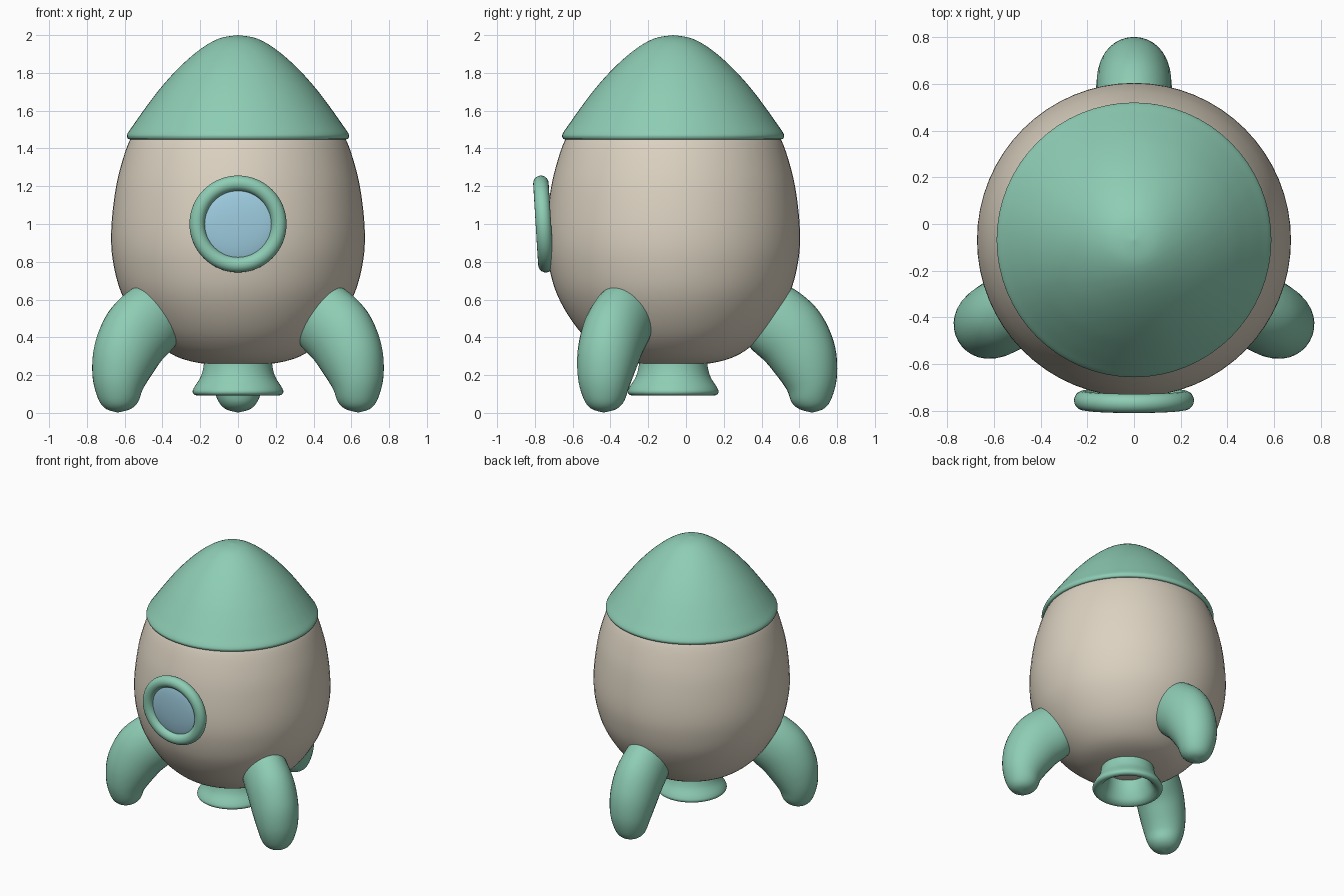
import bpy
import bmesh
from math import sin, cos, pi, radians
from mathutils import Vector, Matrix

if "Cube" in bpy.data.objects:
    bpy.data.objects.remove(bpy.data.objects["Cube"], do_unlink=True)

AXIS = Vector((0, -0.068, 0))


def material(name, rgb):
    m = bpy.data.materials.new(name)
    m.use_nodes = True
    m.diffuse_color = (*rgb, 1)
    bsdf = m.node_tree.nodes["Principled BSDF"]
    bsdf.inputs["Base Color"].default_value = (*rgb, 1)
    bsdf.inputs["Roughness"].default_value = 0.6
    return m


GREEN = material("mint_green", (0.27, 0.61, 0.46))
CREAM = material("warm_cream", (0.71, 0.64, 0.53))
BLUE = material("window_blue", (0.36, 0.64, 0.78))


def smooth_path(points, steps=5):
    """Catmull-Rom curve through tuples of any length."""
    pts = [Vector(p) for p in points]
    out = []
    for i in range(len(pts) - 1):
        a, b = pts[max(i - 1, 0)], pts[i]
        c, d = pts[i + 1], pts[min(i + 2, len(pts) - 1)]
        for k in range(steps):
            t = k / steps
            out.append(0.5 * (2 * b + (c - a) * t + (2 * a - 5 * b + 4 * c - d) * t * t
                              + (3 * b - a - 3 * c + d) * t ** 3))
    return out + [pts[-1]]


def loft(name, rings, mat, matrix, angle=40):
    """Skin a list of equally sized closed rings and cap both ends."""
    bm = bmesh.new()
    loops = [[bm.verts.new(p) for p in ring] for ring in rings]
    n = len(loops[0])
    for low, high in zip(loops, loops[1:]):
        for i in range(n):
            j = (i + 1) % n
            bm.faces.new((low[i], low[j], high[j], high[i]))
    bm.faces.new(loops[0][::-1])
    bm.faces.new(loops[-1])
    bmesh.ops.remove_doubles(bm, verts=bm.verts, dist=1e-5)
    bmesh.ops.recalc_face_normals(bm, faces=bm.faces)
    mesh = bpy.data.meshes.new(name)
    bm.to_mesh(mesh)
    bm.free()
    mesh.materials.append(mat)
    obj = bpy.data.objects.new(name, mesh)
    bpy.context.collection.objects.link(obj)
    obj.matrix_world = matrix
    bpy.ops.object.select_all(action="DESELECT")
    obj.select_set(True)
    bpy.context.view_layer.objects.active = obj
    bpy.ops.object.shade_smooth_by_angle(angle=radians(angle))
    return obj


def lathe(name, profile, mat, matrix=Matrix.Translation(AXIS), sides=64):
    """Turn an (r, z) profile around the local z axis."""
    rings = [[(max(r, 1e-4) * cos(2 * pi * i / sides), max(r, 1e-4) * sin(2 * pi * i / sides), z)
              for i in range(sides)] for r, z in profile]
    return loft(name, rings, mat, matrix)


# Egg shaped hull
hull = smooth_path([(0, 0.25), (0.18, 0.26), (0.33, 0.30), (0.45, 0.385), (0.545, 0.50),
                    (0.62, 0.64), (0.66, 0.79), (0.672, 0.93), (0.66, 1.1),
                    (0.63, 1.27), (0.57, 1.45), (0.5, 1.52)])
lathe("hull", hull + [Vector((0, 1.52))], CREAM)

# Nose cone with a rolled lower rim
nose = smooth_path([(0.5, 1.45), (0.57, 1.448), (0.586, 1.458), (0.584, 1.48), (0.55, 1.53),
                    (0.49, 1.615), (0.41, 1.72), (0.31, 1.83), (0.2, 1.925),
                    (0.1, 1.982), (0, 2.0)])
lathe("nose_cone", nose, GREEN)

# Hollow flared nozzle
nozzle = smooth_path([(0.18, 0.31), (0.182, 0.25), (0.198, 0.19), (0.232, 0.135), (0.24, 0.11),
                      (0.228, 0.095), (0.205, 0.095), (0.175, 0.12), (0.15, 0.18),
                      (0.14, 0.24), (0.14, 0.31)])
outer = lathe("nozzle", nozzle, GREEN)
bm = bmesh.new()
bm.from_mesh(outer.data)
bmesh.ops.delete(bm, geom=[f for f in bm.faces if len(f.verts) > 4], context="FACES")
bm.to_mesh(outer.data)
bm.free()

# Round window, leaning slightly downward
window = Matrix.Translation((0, -0.755, 1.0)) @ Matrix.Rotation(radians(93.5), 4, "X")
bpy.ops.mesh.primitive_torus_add(major_radius=0.216, minor_radius=0.041,
                                 major_segments=64, minor_segments=20)
frame = bpy.context.object
frame.name = "window_frame"
frame.matrix_world = window
frame.data.materials.append(GREEN)
bpy.ops.object.shade_smooth_by_angle(angle=radians(40))
glass = [(0.205 * sin(a), 0.034 * cos(a) - 0.01)
         for a in (pi / 2 * k / 10 for k in range(11))]
lathe("window_glass", glass, BLUE, window)

# Three curved fins: radius, height, half width, half thickness, section slope
fin_path = smooth_path([(0.45, 0.55, 0.17, 0.14, 56), (0.53, 0.495, 0.195, 0.155, 54),
                        (0.63, 0.405, 0.195, 0.162, 44), (0.70, 0.285, 0.175, 0.157, 30),
                        (0.735, 0.165, 0.14, 0.138, 18), (0.735, 0.07, 0.108, 0.108, 8),
                        (0.735, 0.022, 0.066, 0.068, 2), (0.735, 0.002, 0.002, 0.002, 0)], 6)
fin_rings = []
for r, z, wide, thick, slope in fin_path:
    s = radians(slope)
    fin_rings.append([(r + wide * cos(a) * cos(s), thick * sin(a), z + wide * cos(a) * sin(s))
                      for a in (2 * pi * k / 32 for k in range(32))])
for name, turn in (("back_fin", 90), ("front_left_fin", -30), ("front_right_fin", 210)):
    place = Matrix.Translation(AXIS) @ Matrix.Rotation(radians(turn), 4, "Z")
    loft(name, fin_rings, GREEN, place, 60)
